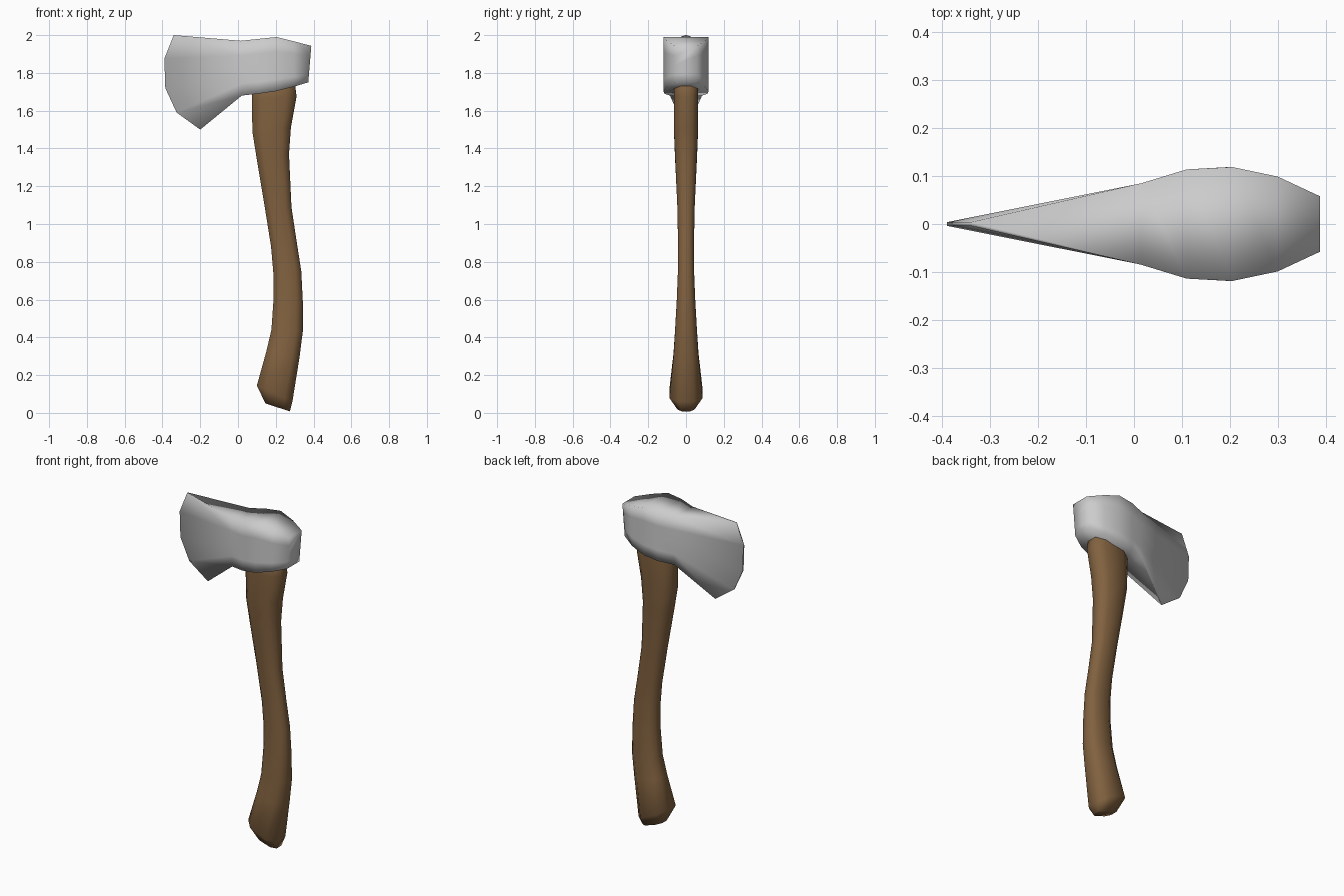
import bpy, bmesh

if "Cube" in bpy.data.objects:
    bpy.data.objects.remove(bpy.data.objects["Cube"])


def make_object(name, bm, color=None):
    bmesh.ops.recalc_face_normals(bm, faces=bm.faces)
    for f in bm.faces:
        f.smooth = True
    mesh = bpy.data.meshes.new(name)
    bm.to_mesh(mesh)
    bm.free()
    obj = bpy.data.objects.new(name, mesh)
    bpy.context.collection.objects.link(obj)
    if color:
        mat = bpy.data.materials.new(name + "_material")
        mat.diffuse_color = color
        mat.use_nodes = True
        mat.node_tree.nodes["Principled BSDF"].inputs["Base Color"].default_value = mat.diffuse_color
        mesh.materials.append(mat)
    return obj


def loft(bm, rings):
    """Bridge closed loops of equal length and cap both ends."""
    loops = [[bm.verts.new(p) for p in ring] for ring in rings]
    n = len(loops[0])
    for a, b in zip(loops, loops[1:]):
        for i in range(n):
            j = (i + 1) % n
            bm.faces.new((a[i], a[j], b[j], b[i]))
    bm.faces.new(loops[0])
    bm.faces.new(loops[-1])


# Axe head: cutting edge, then upright sections widening to the eye and poll
edge = [(-0.34, 2.0), (-0.39, 1.875), (-0.385, 1.72), (-0.325, 1.59), (-0.2, 1.5)]


def section(points, w):
    return [(x, -w, z) for x, z in points] + [(x, w, z) for x, z in reversed(points)]


rings = [section(edge, 0.004)]
# x at top, x at bottom, top z, bottom z, half width
for xt, xb, zt, zb, w in [(0.015, 0.02, 1.97, 1.68, 0.085),
                          (0.11, 0.11, 1.98, 1.69, 0.114),
                          (0.205, 0.2, 1.99, 1.703, 0.119),
                          (0.30, 0.295, 1.966, 1.727, 0.099),
                          (0.388, 0.372, 1.943, 1.75, 0.058)]:
    pts = [(xt + (xb - xt) * t, zt + (zb - zt) * t) for t in (0, 0.27, 0.53, 0.78, 1)]
    rings.append(section(pts, w))
bm = bmesh.new()
loft(bm, rings)
make_object("axe_head", bm)

# Handle: eight-sided sections swept along an S curve
# left x, left z, right x, right z, half width
stations = [(0.145, 0.05, 0.275, 0.008, 0.045),
            (0.10, 0.145, 0.288, 0.06, 0.088),
            (0.15, 0.325, 0.325, 0.29, 0.066),
            (0.177, 0.44, 0.343, 0.43, 0.058),
            (0.188, 0.60, 0.343, 0.59, 0.049),
            (0.188, 0.73, 0.335, 0.75, 0.043),
            (0.175, 0.88, 0.31, 0.91, 0.042),
            (0.14, 1.10, 0.283, 1.09, 0.046),
            (0.10, 1.34, 0.27, 1.37, 0.058),
            (0.076, 1.49, 0.28, 1.51, 0.064),
            (0.074, 1.66, 0.31, 1.675, 0.064),
            (0.08, 1.80, 0.295, 1.80, 0.06)]
octagon = [(1, -0.5), (1, 0.5), (0.55, 1), (-0.55, 1),
           (-1, 0.5), (-1, -0.5), (-0.55, -1), (0.55, -1)]
bm = bmesh.new()
loft(bm, [[((xl + xr) / 2 + u * (xr - xl) / 2, v * w, (zl + zr) / 2 + u * (zr - zl) / 2)
           for u, v in octagon] for xl, zl, xr, zr, w in stations])
make_object("handle", bm, (0.22, 0.12, 0.05, 1))
